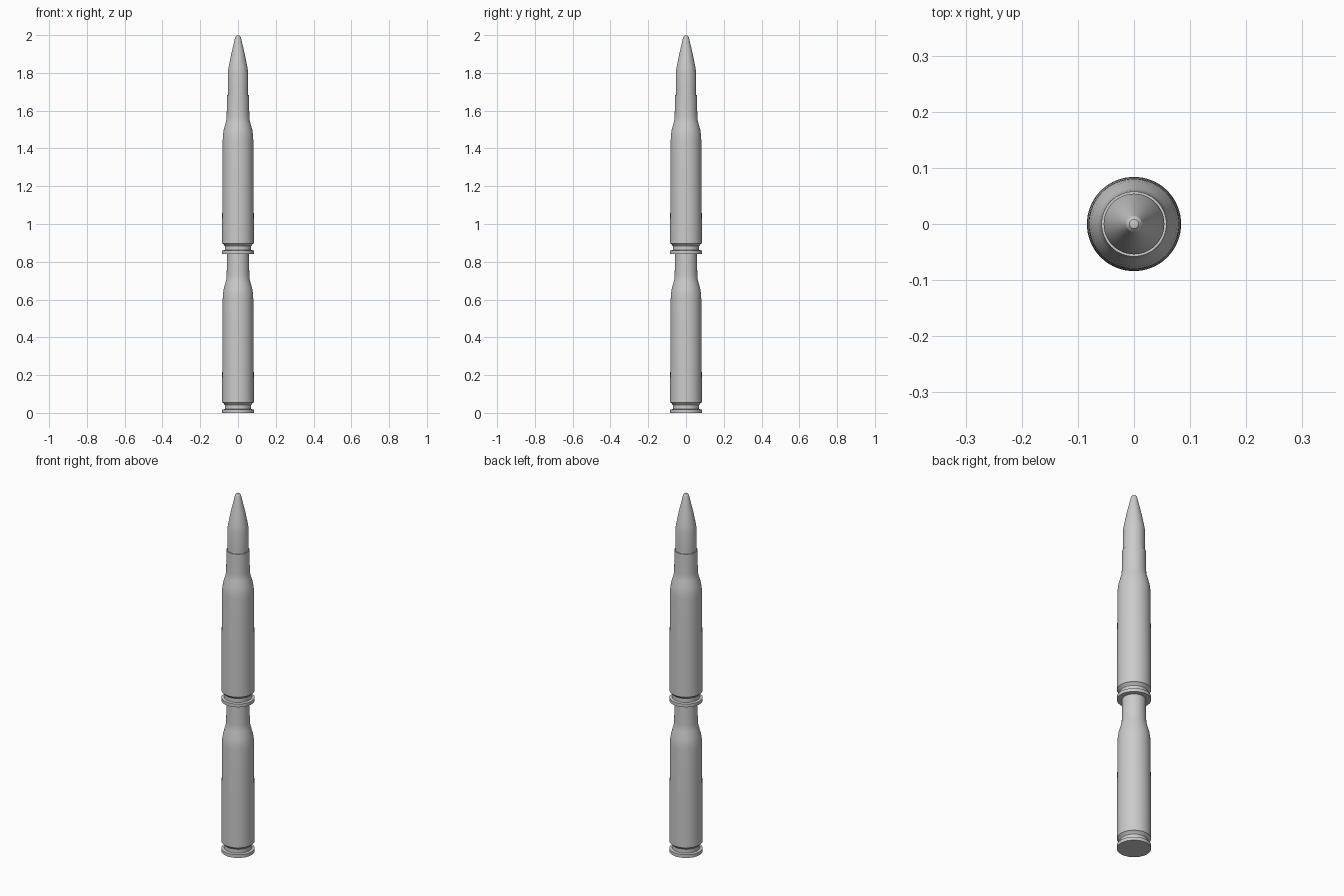
import bpy, bmesh, math

cube = bpy.data.objects.get("Cube")
if cube:
    bpy.data.objects.remove(cube, do_unlink=True)

SEGMENTS = 64
CASE_LENGTH = 0.842

metal = bpy.data.materials.new("plain_grey")
metal.use_nodes = True
grey = (0.6, 0.6, 0.6, 1)
metal.diffuse_color = grey
metal.node_tree.nodes["Principled BSDF"].inputs["Base Color"].default_value = grey


def lathe(name, profile, base):
    """Revolve a (radius, height) profile around the z axis."""
    bm = bmesh.new()
    verts = [bm.verts.new((r, 0, z)) for r, z in profile]
    edges = [bm.edges.new(pair) for pair in zip(verts, verts[1:])]
    bmesh.ops.spin(bm, geom=verts + edges, cent=(0, 0, 0), axis=(0, 0, 1),
                   angle=math.tau, steps=SEGMENTS)
    bmesh.ops.remove_doubles(bm, verts=bm.verts, dist=0.00005)
    bmesh.ops.recalc_face_normals(bm, faces=bm.faces)
    mesh = bpy.data.meshes.new(name)
    bm.to_mesh(mesh)
    bm.free()
    mesh.materials.append(metal)
    obj = bpy.data.objects.new(name, mesh)
    bpy.context.collection.objects.link(obj)
    obj.location.z = base
    bpy.ops.object.select_all(action='DESELECT')
    obj.select_set(True)
    bpy.context.view_layer.objects.active = obj
    bpy.ops.object.shade_smooth_by_angle(angle=math.radians(25))
    return obj


# Rim, extractor groove, tapered body, shoulder and neck
case_profile = [
    (0, 0), (0.084, 0), (0.084, 0.018), (0.07, 0.02), (0.07, 0.042),
    (0.078, 0.052), (0.084, 0.056), (0.084, 0.064), (0.083, 0.31),
    (0.081, 0.6), (0.08, 0.625), (0.076, 0.655), (0.065, 0.695),
    (0.061, 0.712), (0.06, 0.73), (0.058, CASE_LENGTH), (0, CASE_LENGTH),
]
lathe("lower_case", case_profile, 0)
lathe("upper_case", case_profile, CASE_LENGTH)

# Pointed tip with a straight shank and rounded nose
lathe("pointed_tip", [
    (0, 0), (0.054, 0), (0.054, 0.118), (0.05, 0.144), (0.038, 0.206),
    (0.017, 0.296), (0.014, 0.307), (0.008, 0.314), (0, 0.316),
], 2 * CASE_LENGTH)
